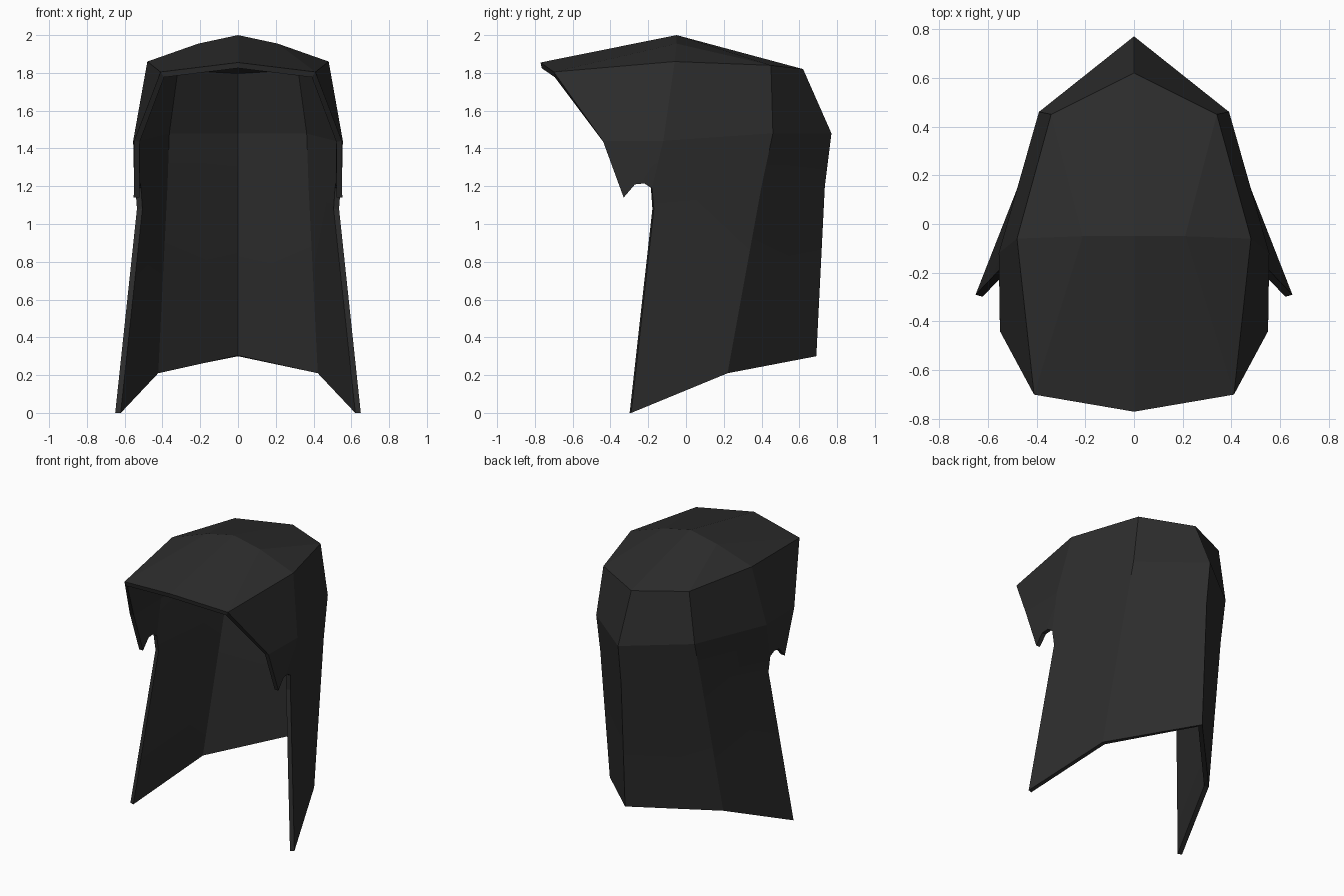
import bpy
import bmesh
import math

cube = bpy.data.objects.get("Cube")
if cube:
    bpy.data.objects.remove(cube, do_unlink=True)

# Near-black cloth
cloth = bpy.data.materials.new("dark_charcoal")
cloth.use_nodes = True
colour = (0.026, 0.026, 0.026, 1)
cloth.diffuse_color = colour
bsdf = cloth.node_tree.nodes["Principled BSDF"]
bsdf.inputs["Base Color"].default_value = colour
bsdf.inputs["Roughness"].default_value = 0.9

# Key points of the left half of the outer shell
points = {
    "brim_mid": (0, -.77, 1.855), "brim_side": (.41, -.70, 1.805),
    "crown_mid": (0, -.05, 2), "crown_half": (.21, -.05, 1.955), "crown_side": (.48, -.06, 1.86),
    "rear_mid": (0, .62, 1.82), "rear_side": (.34, .45, 1.84),
    "temple_front": (.55, -.44, 1.44), "temple": (.555, -.12, 1.44),
    "nape_mid": (0, .77, 1.48), "nape_side": (.39, .46, 1.48),
    "neck_mid": (0, .735, 1.2), "neck_side": (.40, .40, 1.2),
    "hem_mid": (0, .69, .3), "hem_side": (.45, .22, .21), "hem_tip": (.65, -.29, 0),
    "hook_tip": (.552, -.33, 1.14), "hook_in": (.55, -.27, 1.21),
    "hook_top": (.548, -.22, 1.215), "hook_back": (.543, -.18, 1.19),
    "flap_top": (.535, -.17, 1.08),
}

# Panels, named by their corners
panels = [
    "brim_mid brim_side crown_half crown_mid",
    "brim_side crown_side crown_half",
    "crown_mid crown_half rear_side rear_mid",
    "crown_half crown_side rear_side",
    "brim_side temple_front temple crown_side",
    "crown_side temple nape_side rear_side",
    "rear_mid rear_side nape_side nape_mid",
    "nape_mid nape_side neck_side neck_mid",
    "neck_mid neck_side hem_side hem_mid",
    "temple_front hook_tip hook_in temple",
    "temple hook_in hook_top",
    "temple hook_top hook_back",
    "temple hook_back neck_side nape_side",
    "hook_back flap_top neck_side",
    "flap_top hem_tip hem_side neck_side",
]

bm = bmesh.new()
verts = {name: bm.verts.new(co) for name, co in points.items()}
for panel in panels:
    face = bm.faces.new([verts[name] for name in panel.split()])
    face.smooth = False

# Mirror to the right half and weld the centre seam
bmesh.ops.mirror(bm, geom=bm.verts[:] + bm.edges[:] + bm.faces[:], axis='X', merge_dist=0.001)
bmesh.ops.remove_doubles(bm, verts=bm.verts[:], dist=0.001)
bmesh.ops.recalc_face_normals(bm, faces=bm.faces[:])
crown = max(bm.faces, key=lambda f: f.calc_center_median().z)
if crown.normal.z < 0:
    bmesh.ops.reverse_faces(bm, faces=bm.faces[:])

mesh = bpy.data.meshes.new("hood")
bm.to_mesh(mesh)
bm.free()
mesh.materials.append(cloth)
hood = bpy.data.objects.new("hood", mesh)
bpy.context.collection.objects.link(hood)

# Cloth thickness, growing inward
shell = hood.modifiers.new("thickness", 'SOLIDIFY')
shell.thickness = 0.03
shell.offset = -1
shell.use_even_offset = True

# Soften only the shallow folds around the hooks
bpy.context.view_layer.objects.active = hood
hood.select_set(True)
bpy.ops.object.modifier_apply(modifier="thickness")
bpy.ops.object.shade_smooth_by_angle(angle=math.radians(9))
